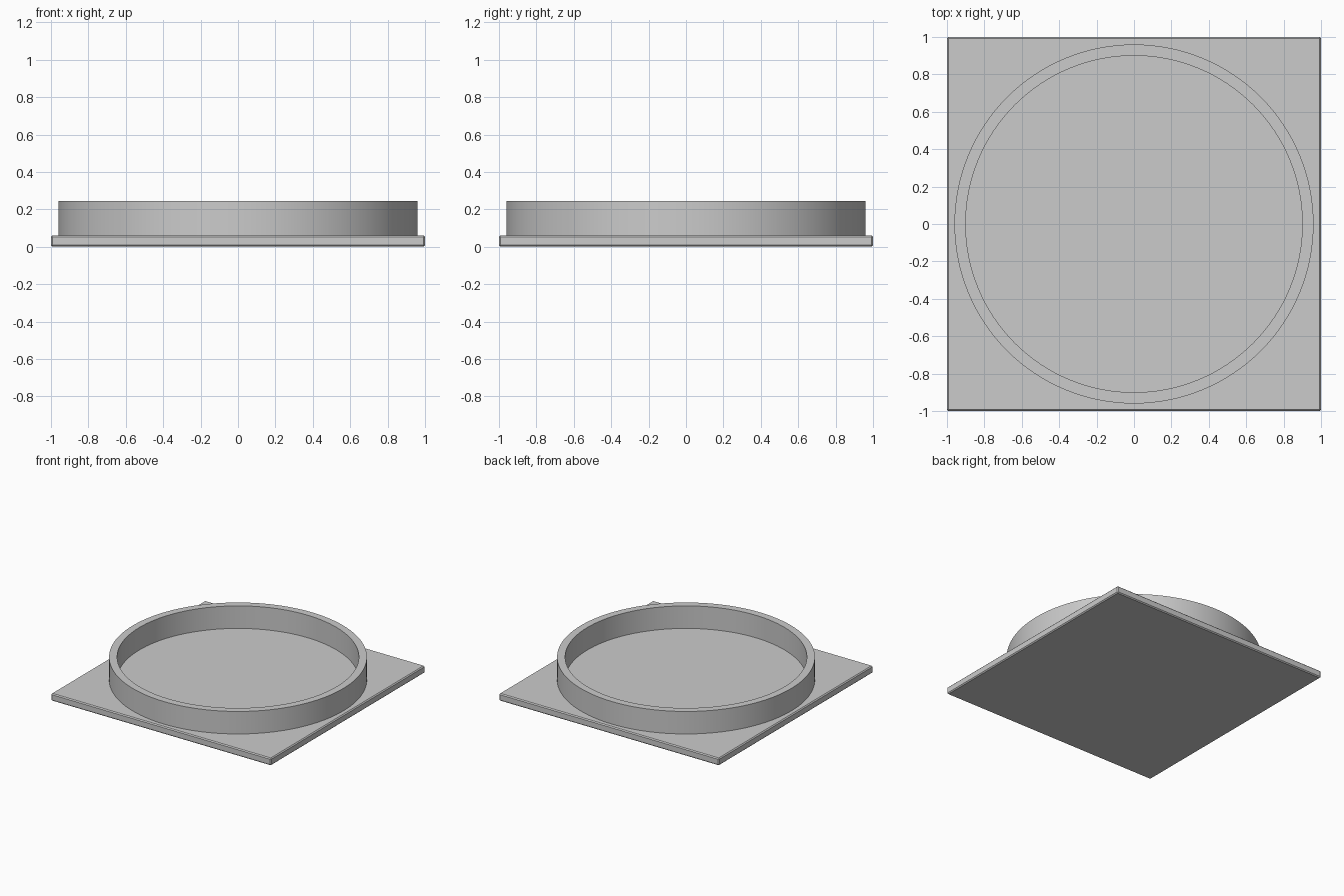
import bpy
import bmesh
import math

default = bpy.data.objects.get("Cube")
if default:
    bpy.data.objects.remove(default, do_unlink=True)

PLATE_TOP = 0.06
RING_TOP = 0.245
OUTER, INNER = 0.96, 0.90
SEGMENTS = 128

# One plain grey for everything
grey = bpy.data.materials.new("plain_grey")
grey.use_nodes = True
colour = (0.6, 0.6, 0.6, 1)
grey.diffuse_color = colour
grey.node_tree.nodes["Principled BSDF"].inputs["Base Color"].default_value = colour


def add_object(name, bm):
    bmesh.ops.recalc_face_normals(bm, faces=bm.faces)
    mesh = bpy.data.meshes.new(name)
    bm.to_mesh(mesh)
    bm.free()
    mesh.materials.append(grey)
    obj = bpy.data.objects.new(name, mesh)
    bpy.context.collection.objects.link(obj)
    return obj


# Square base plate with a fine chamfer
bm = bmesh.new()
bmesh.ops.create_cube(bm, size=1)
bmesh.ops.scale(bm, vec=(2, 2, PLATE_TOP), verts=bm.verts)
bmesh.ops.translate(bm, vec=(0, 0, PLATE_TOP / 2), verts=bm.verts)
base = add_object("base_plate", bm)
chamfer = base.modifiers.new("chamfer", "BEVEL")
chamfer.width = 0.008
chamfer.segments = 1

# Round collar: a rectangular section spun about z, seated slightly in the plate
bm = bmesh.new()
seat = PLATE_TOP - 0.01
section = [(INNER, seat), (OUTER, seat), (OUTER, RING_TOP), (INNER, RING_TOP)]
verts = [bm.verts.new((r, 0, z)) for r, z in section]
edges = [bm.edges.new((verts[i - 1], verts[i])) for i in range(len(verts))]
bmesh.ops.spin(bm, geom=verts + edges, axis=(0, 0, 1), cent=(0, 0, 0),
               angle=math.tau, steps=SEGMENTS)
bmesh.ops.remove_doubles(bm, verts=bm.verts, dist=0.0001)
ring = add_object("round_collar", bm)

bpy.ops.object.select_all(action="DESELECT")
ring.select_set(True)
bpy.context.view_layer.objects.active = ring
bpy.ops.object.shade_smooth_by_angle(angle=math.radians(30))
